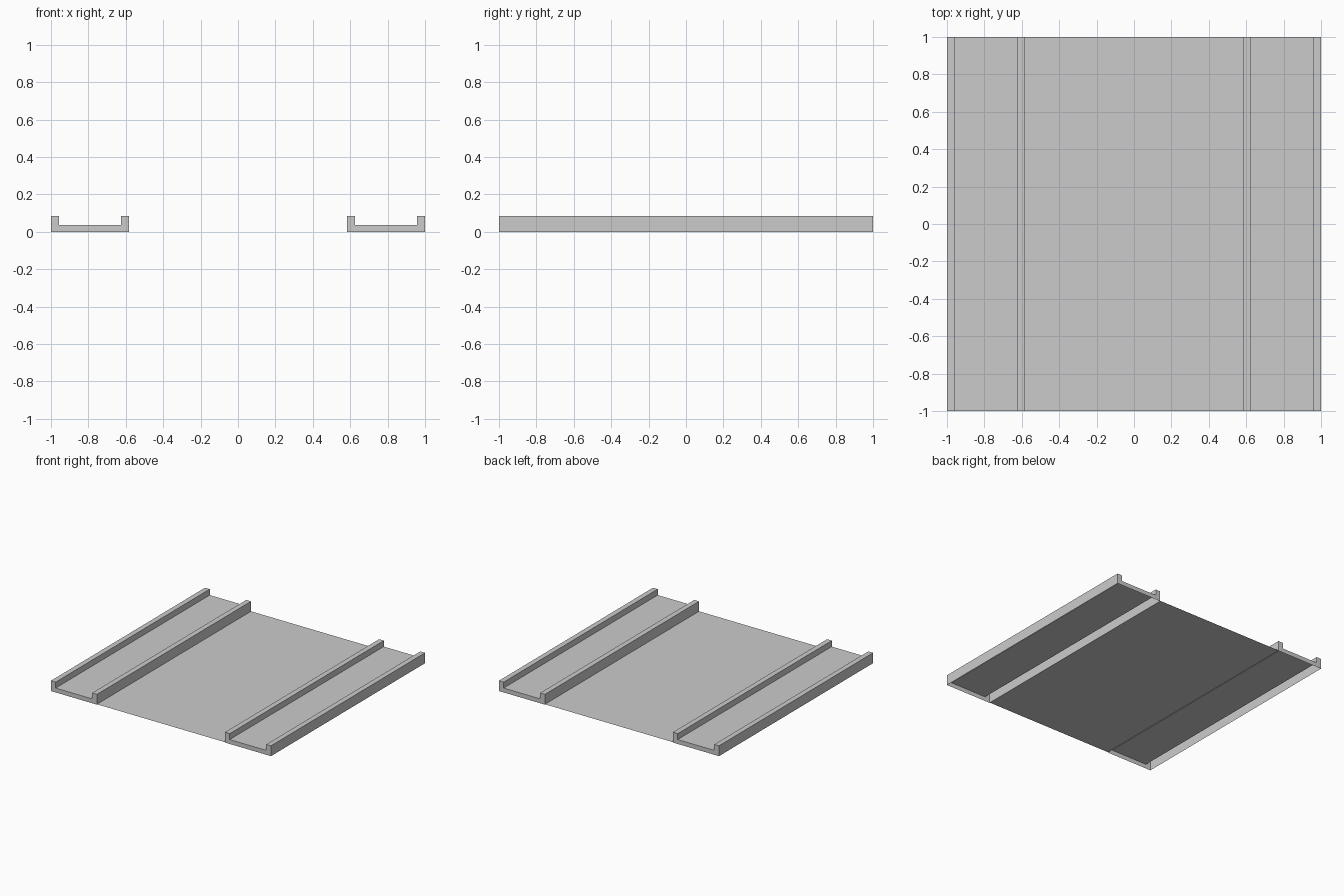
import bpy, bmesh

if "Cube" in bpy.data.objects:
    bpy.data.objects.remove(bpy.data.objects["Cube"])

HALF = 1.0        # half length along y
INNER = 0.582     # inner side of each track
WALL = 0.043      # rail thickness
TOP = 0.085       # rail height
FLOOR = 0.036     # channel floor height


def make_object(name, bm):
    mesh = bpy.data.meshes.new(name)
    bm.to_mesh(mesh)
    bm.free()
    obj = bpy.data.objects.new(name, mesh)
    bpy.context.collection.objects.link(obj)
    return obj


def channel(name, side):
    """U-shaped track: thin shell open underneath, with closed ends."""
    profile = [(INNER, 0), (INNER, TOP), (INNER + WALL, TOP),
               (INNER + WALL, FLOOR), (1 - WALL, FLOOR),
               (1 - WALL, TOP), (1, TOP), (1, 0)]
    if side < 0:
        profile = [(-x, z) for x, z in reversed(profile)]
    bm = bmesh.new()
    front = [bm.verts.new((x, -HALF, z)) for x, z in profile]
    back = [bm.verts.new((x, HALF, z)) for x, z in profile]
    # long faces facing outwards
    for i in range(len(profile) - 1):
        bm.faces.new((front[i], front[i + 1], back[i + 1], back[i]))
    # end caps
    bm.faces.new(list(reversed(front)))
    bm.faces.new(back)
    return make_object(name, bm)


# Two tracks, mirrored left and right
channel("left_track", -1)
channel("right_track", 1)

# Thin flat bed between the tracks
bm = bmesh.new()
bm.faces.new([bm.verts.new((x, y, 0.003)) for x, y in
              ((-INNER, -HALF), (INNER, -HALF), (INNER, HALF), (-INNER, HALF))])
make_object("centre_bed", bm)
